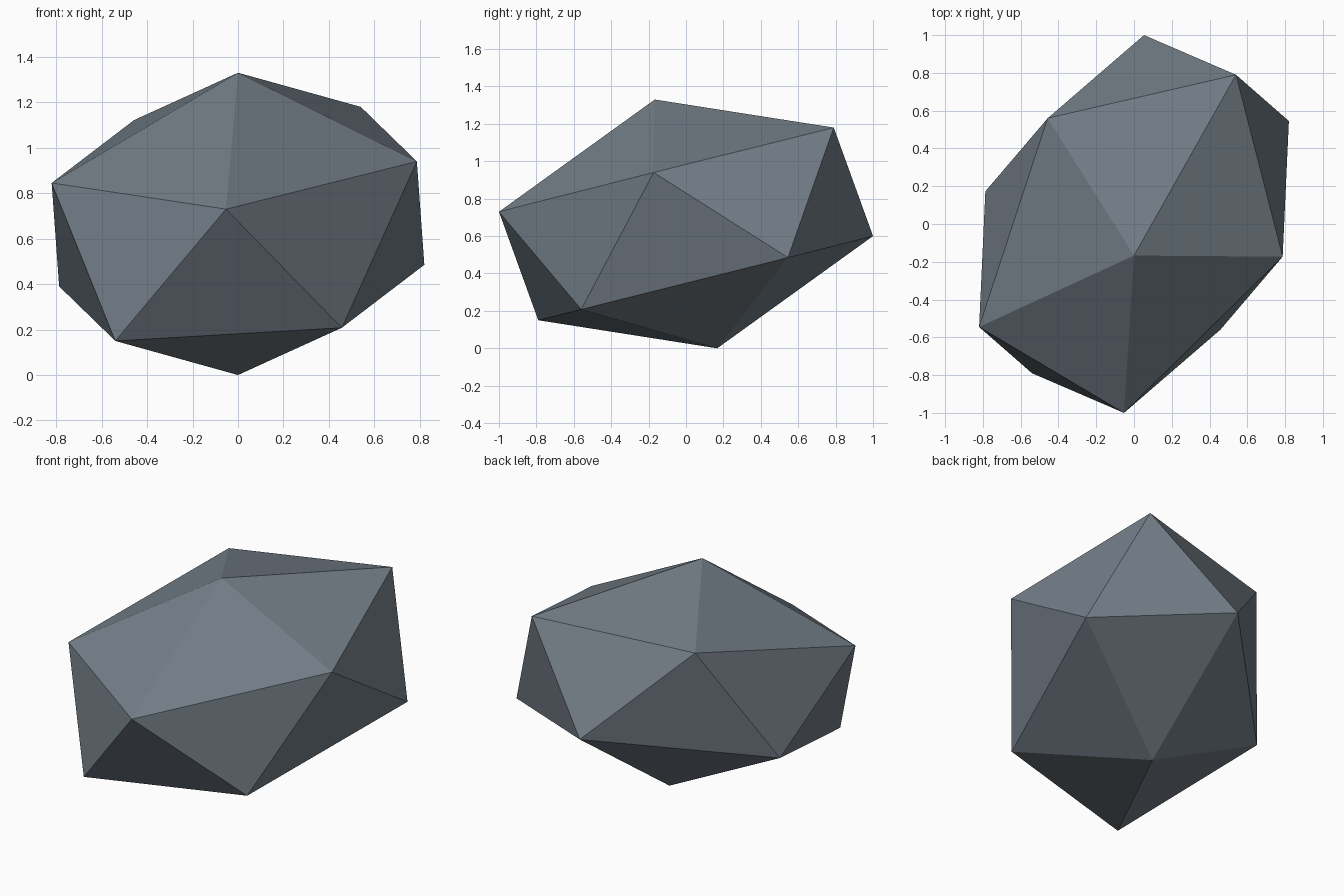
import bpy
import bmesh
from mathutils import Vector

cube = bpy.data.objects.get("Cube")
if cube:
    bpy.data.objects.remove(cube, do_unlink=True)

# Slate stone colour
SLATE = (0.17, 0.205, 0.24, 1.0)
slate = bpy.data.materials.new("slate_grey")
slate.use_nodes = True
slate.diffuse_color = SLATE
bsdf = next(n for n in slate.node_tree.nodes if n.type == "BSDF_PRINCIPLED")
bsdf.inputs["Base Color"].default_value = SLATE
bsdf.inputs["Roughness"].default_value = 0.9

# Upper corners of the boulder: the peak and the ring around it
CENTRE = Vector((0, 0, 0.665))
UPPER = [
    (0.0, -0.167, 1.33),
    (-0.82, -0.545, 0.845),
    (-0.053, -1.0, 0.73),
    (0.787, -0.173, 0.94),
    (0.54, 0.79, 1.18),
    (-0.457, 0.56, 1.122),
]

# Stretched twenty-sided boulder: each corner is mirrored through the centre
bm = bmesh.new()
for corner in map(Vector, UPPER):
    bm.verts.new(corner)
    bm.verts.new(2 * CENTRE - corner)
bmesh.ops.convex_hull(bm, input=bm.verts[:])
bmesh.ops.recalc_face_normals(bm, faces=bm.faces[:])

mesh = bpy.data.meshes.new("boulder")
bm.to_mesh(mesh)
bm.free()
mesh.materials.append(slate)
boulder = bpy.data.objects.new("boulder", mesh)
bpy.context.collection.objects.link(boulder)
